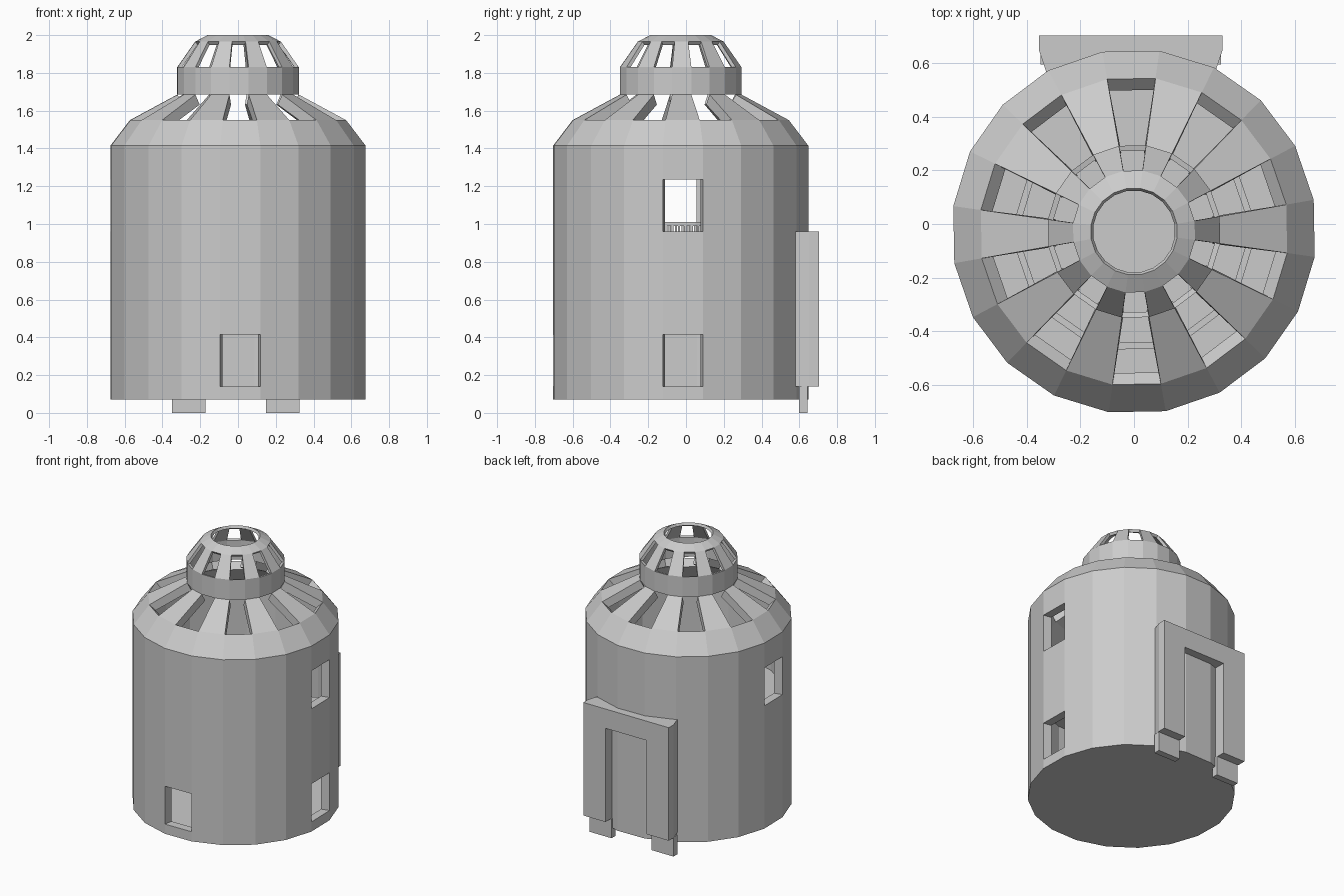
import bpy, bmesh, math

if "Cube" in bpy.data.objects:
    bpy.data.objects.remove(bpy.data.objects["Cube"])

CY, N, ROT = -0.028, 20, math.radians(1)
STEP = 2 * math.pi / N


def finish(name, bm):
    me = bpy.data.meshes.new(name)
    bm.to_mesh(me)
    bm.free()
    ob = bpy.data.objects.new(name, me)
    bpy.context.collection.objects.link(ob)
    return ob


def shell(name, profile, skip, thick, floor=False):
    """Faceted ring of (radius, z) rows; skip(row, facet) leaves an opening."""
    bm = bmesh.new()
    rings = []
    for r, z in profile:
        rings.append([bm.verts.new((r * math.cos(ROT + (i - .5) * STEP),
                                    CY + r * math.sin(ROT + (i - .5) * STEP), z))
                      for i in range(N)])
    for row in range(len(profile) - 1):
        a, b = rings[row], rings[row + 1]
        for i in range(N):
            if not skip(row, i):
                j = (i + 1) % N
                bm.faces.new((a[i], a[j], b[j], b[i]))
    if floor:
        bm.faces.new(rings[0][::-1])
    loose = [v for v in bm.verts if not v.link_faces]
    bmesh.ops.delete(bm, geom=loose, context='VERTS')
    ob = finish(name, bm)
    m = ob.modifiers.new("thickness", 'SOLIDIFY')
    m.thickness, m.offset, m.use_even_offset = thick, -1, True
    return ob


def prism(name, pts, z0, z1):
    bm = bmesh.new()
    f = bm.faces.new([bm.verts.new((x, y, z0)) for x, y in pts])
    top = bmesh.ops.extrude_face_region(bm, geom=[f])
    for v in top["geom"]:
        if isinstance(v, bmesh.types.BMVert):
            v.co.z = z1
    bmesh.ops.recalc_face_normals(bm, faces=bm.faces)
    return finish(name, bm)


# Tower wall and slotted roof: facets 0 right, 10 left, 15 front
R = 0.682
holes = {(1, 0), (1, 15), (3, 0), (3, 10)}
shell("tower_wall_and_roof",
      [(R, .07), (R, .14), (R, .415), (R, .96), (R, 1.235), (R, 1.415),
       (.578, 1.55), (.325, 1.685)],
      lambda row, i: (row, i) in holes or (row == 6 and i % 2 == 1), .06, True)

# Lantern with alternating openings and an open top
shell("roof_lantern",
      [(.325, 1.685), (.325, 1.83), (.23, 1.965), (.163, 2.0)],
      lambda row, i: row == 1 and i % 2 == 1, .02)

# Inner balcony, open toward the door
gap = lambda row, i: 2 <= i <= 7
shell("balcony_floor", [(.64, .86), (.42, .86)], gap, .03)
shell("balcony_rail", [(.445, 1.01), (.42, 1.01)], gap, .02)
bm = bmesh.new()
for i in range(8, 22):
    for k in range(4):
        a = ROT + (i - .5 + (k + .5) / 4) * STEP
        g = bmesh.ops.create_cube(bm, size=1)["verts"]
        for v in g:
            v.co.x = v.co.x * .012 + .43 * math.cos(a)
            v.co.y = v.co.y * .012 + CY + .43 * math.sin(a)
            v.co.z = v.co.z * .14 + .925
finish("balcony_balusters", bm)

# Door frame at the back: two jambs with feet, and a lintel
CX = -0.012
jamb = [(.165, .58), (.31, .55), (.343, .65), (.343, .705), (.165, .705)]
for side, s in (("left", -1), ("right", 1)):
    prism("door_jamb_" + side, [(CX + s * x, y) for x, y in jamb], .14, .82)
    prism("door_foot_" + side,
          [(CX + s * x, y) for x, y in
           [(.16, .597), (.338, .597), (.338, .643), (.16, .643)]], 0, .14)
half = jamb[1:4]
prism("door_lintel", [(CX + x, y) for x, y in half] +
      [(CX - x, y) for x, y in half[::-1]], .82, .96)
